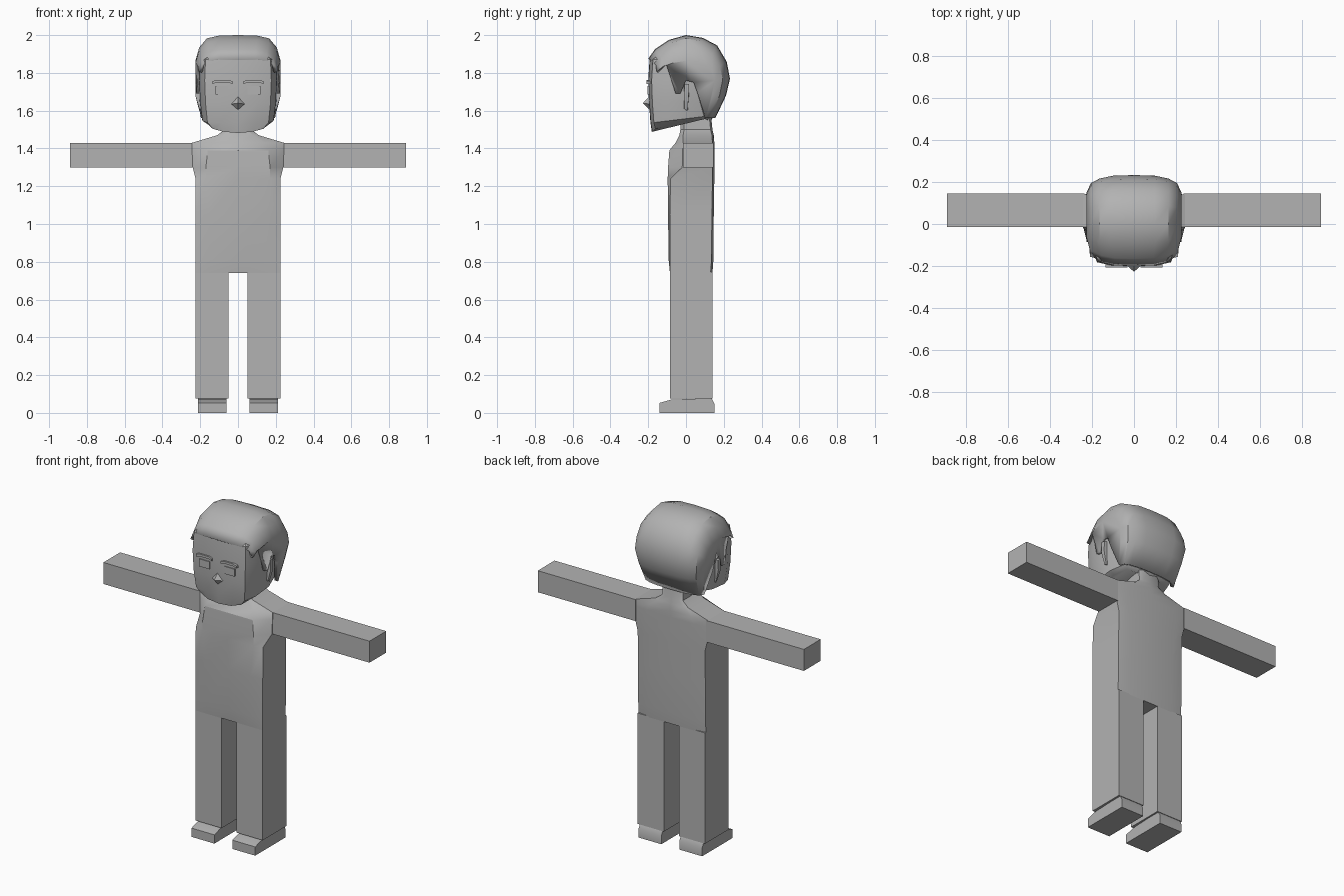
import bpy, bmesh, math

if "Cube" in bpy.data.objects:
    bpy.data.objects.remove(bpy.data.objects["Cube"])

grey = bpy.data.materials.new("plain grey")
grey.diffuse_color = (0.45, 0.45, 0.45, 1)
grey.use_nodes = True
grey.node_tree.nodes["Principled BSDF"].inputs["Base Color"].default_value = grey.diffuse_color


def make(name, verts, faces, angle=32):
    """Mesh object from points and faces, smooth below the given angle."""
    me = bpy.data.meshes.new(name)
    me.from_pydata(verts, [], faces)
    bm = bmesh.new()
    bm.from_mesh(me)
    bmesh.ops.remove_doubles(bm, verts=bm.verts, dist=1e-5)
    bmesh.ops.recalc_face_normals(bm, faces=bm.faces)
    bm.to_mesh(me)
    bm.free()
    me.materials.append(grey)
    ob = bpy.data.objects.new(name, me)
    bpy.context.collection.objects.link(ob)
    bpy.ops.object.select_all(action='DESELECT')
    ob.select_set(True)
    bpy.context.view_layer.objects.active = ob
    bpy.ops.object.shade_smooth_by_angle(angle=math.radians(angle))
    return ob


def ring(half):
    """Close a half outline (front centre to back centre) by mirroring it."""
    return half + [(-x, y, z) for x, y, z in reversed(half[1:-1])]


def loft(name, rings, angle=32):
    n = len(rings[0])
    verts = [p for r in rings for p in r]
    faces = [(k * n + i, k * n + (i + 1) % n, (k + 1) * n + (i + 1) % n, (k + 1) * n + i)
             for k in range(len(rings) - 1) for i in range(n)]
    faces += [tuple(range(n)), tuple(range(len(verts) - n, len(verts)))]
    return make(name, verts, faces, angle)


def extrude_x(name, profile, x0, x1):
    """Prism from a (y, z) side profile."""
    return loft(name, [[(x, y, z) for y, z in profile] for x in (x0, x1)])


def box(name, x0, x1, y0, y1, z0, z1):
    return extrude_x(name, [(y0, z0), (y1, z0), (y1, z1), (y0, z1)], x0, x1)


# Torso and neck: height, half width, side front, middle x, middle front, back
sections = [
    (0.74, 0.225, -0.085, 0.15, -0.085, 0.14),
    (0.81, 0.225, -0.085, 0.15, -0.092, 0.145),
    (1.05, 0.225, -0.085, 0.15, -0.095, 0.147),
    (1.24, 0.225, -0.082, 0.17, -0.097, 0.15),
    (1.30, 0.24, -0.02, 0.17, -0.095, 0.15),
    (1.39, 0.243, -0.018, 0.16, -0.088, 0.15),
    (1.43, 0.243, -0.015, 0.14, -0.055, 0.15),
    (1.47, 0.11, -0.015, 0.08, -0.035, 0.147),
    (1.50, 0.07, -0.01, 0.05, -0.03, 0.14),
    (1.60, 0.068, -0.01, 0.05, -0.03, 0.13),
]
loft("torso", [ring([(0, mf, z), (m, mf, z), (w, sf, z), (w, b - 0.01, z),
                     (m, b, z), (0, b, z)]) for z, w, sf, m, mf, b in sections])

# Arms, legs and shoes
shoe_profile = [(-0.14, 0), (0.15, 0), (0.15, 0.05), (0.135, 0.078),
                (-0.08, 0.07), (-0.14, 0.053)]
for s, side in ((-1, "left"), (1, "right")):
    box(side + "_arm", s * 0.235, s * 0.89, -0.015, 0.145, 1.30, 1.43)
    box(side + "_leg", s * 0.05, s * 0.225, -0.085, 0.14, 0.075, 0.745)
    extrude_x(side + "_shoe", shoe_profile, s * 0.06, s * 0.213)

# Head: height at the face, rise to the back, half width, front, back
levels = [
    (1.482, 0.20, 0.155, -0.18, 0.13),
    (1.535, 0.12, 0.188, -0.188, 0.15),
    (1.64, 0.06, 0.20, -0.196, 0.18),
    (1.76, 0.0, 0.205, -0.20, 0.19),
    (1.87, 0.0, 0.20, -0.193, 0.17),
    (1.93, 0.0, 0.15, -0.13, 0.12),
]
head = []
for z, k, w, f, b in levels:
    half = [(0, f, z), (w * 0.5, f + 0.002, z), (w * 0.86, f + 0.018, z), (w, f + 0.09, z),
            (w * 1.02, 0.02, z), (w * 0.85, b - 0.03, z), (0, b, z)]
    head.append(ring([(x, y, h + k * (y - f) + (0.16 * x * x / w if k == 0.20 else 0))
                      for x, y, h in half]))
loft("head", head, 35)

# Hair cap: arcs from forehead to nape, narrowing toward the sides
arc = [(-0.20, 1.875), (-0.165, 1.925), (-0.09, 1.975), (0, 2.0), (0.09, 1.985),
       (0.165, 1.945), (0.215, 1.86), (0.233, 1.77), (0.212, 1.68), (0.155, 1.56)]
cy, cz = 0.02, 1.75
strips = [(0, 1.0, 1.0), (0.10, 0.985, 0.99), (0.165, 0.92, 0.93), (0.205, 0.82, 0.74),
          (0.225, 0.62, 0.46)]
cols = []
for x, ky, kz in strips:
    col = []
    for y, z in arc:
        low = z < cz
        xx = x * (0.87 if low and z < 1.6 else 0.94 if low else 1.0)
        if y < -0.15:
            xx = x * 0.93
        zz = z if low else cz + (z - cz) * kz
        yy = cy + (y - cy) * (ky if y > cy or x < 0.2 else max(ky, 0.8))
        col.append((xx, yy, zz))
    cols.append(col)
n = len(arc)
cols = [[(-x, y, z) for x, y, z in c] for c in reversed(cols[1:])] + cols
verts = [p for c in cols for p in c]
faces = [(c * n + i, c * n + i + 1, (c + 1) * n + i + 1, (c + 1) * n + i)
         for c in range(len(cols) - 1) for i in range(n - 1)]
# Side panels down to the hairline, with the sideburn and the ear notch
hairline = [(0.06, 1.695), (0.04, 1.75), (0.0, 1.76), (-0.03, 1.69),
            (-0.055, 1.69), (-0.08, 1.77), (-0.105, 1.845)]
for s, c in ((-1, 0), (1, len(cols) - 1)):
    base = len(verts)
    verts += [(s * (0.222 if y > -0.06 else 0.213), y, z) for y, z in hairline]
    faces.append(tuple(c * n + i for i in range(n)) + tuple(range(base, base + len(hairline))))
hair = make("hair", verts, faces, 35)
solid = hair.modifiers.new("thickness", 'SOLIDIFY')
solid.thickness = 0.02
solid.offset = -1

# Ears
for s, side in ((-1, "left"), (1, "right")):
    loft(side + "_ear", [[(s * x, y, z) for x, y, z in r] for r in (
        [(0.19, -0.012, 1.61), (0.205, -0.008, 1.61), (0.205, 0.008, 1.60), (0.19, 0.01, 1.60)],
        [(0.19, -0.012, 1.68), (0.226, -0.01, 1.68), (0.226, 0.014, 1.68), (0.19, 0.016, 1.68)],
        [(0.19, -0.012, 1.74), (0.224, -0.008, 1.74), (0.224, 0.016, 1.74), (0.19, 0.018, 1.74)])])
    # Eye and slanted eyebrow plates
    box(side + "_eye", s * 0.05, s * 0.118, -0.2025, -0.194, 1.685, 1.73)
    loft(side + "_eyebrow", [[(s * x, y, z + dz) for y, dz in
                              ((-0.208, 0), (-0.19, 0), (-0.19, 0.014), (-0.208, 0.014))]
                             for x, z in ((0.03, 1.742), (0.05, 1.749), (0.11, 1.749), (0.135, 1.742))])

# Nose: low pyramid
make("nose", [(0, -0.228, 1.64), (-0.036, -0.194, 1.635), (0, -0.194, 1.605),
              (0.036, -0.194, 1.635), (0, -0.196, 1.675)],
     [(0, 1, 2), (0, 2, 3), (0, 3, 4), (0, 4, 1), (1, 2, 3, 4)], 10)
